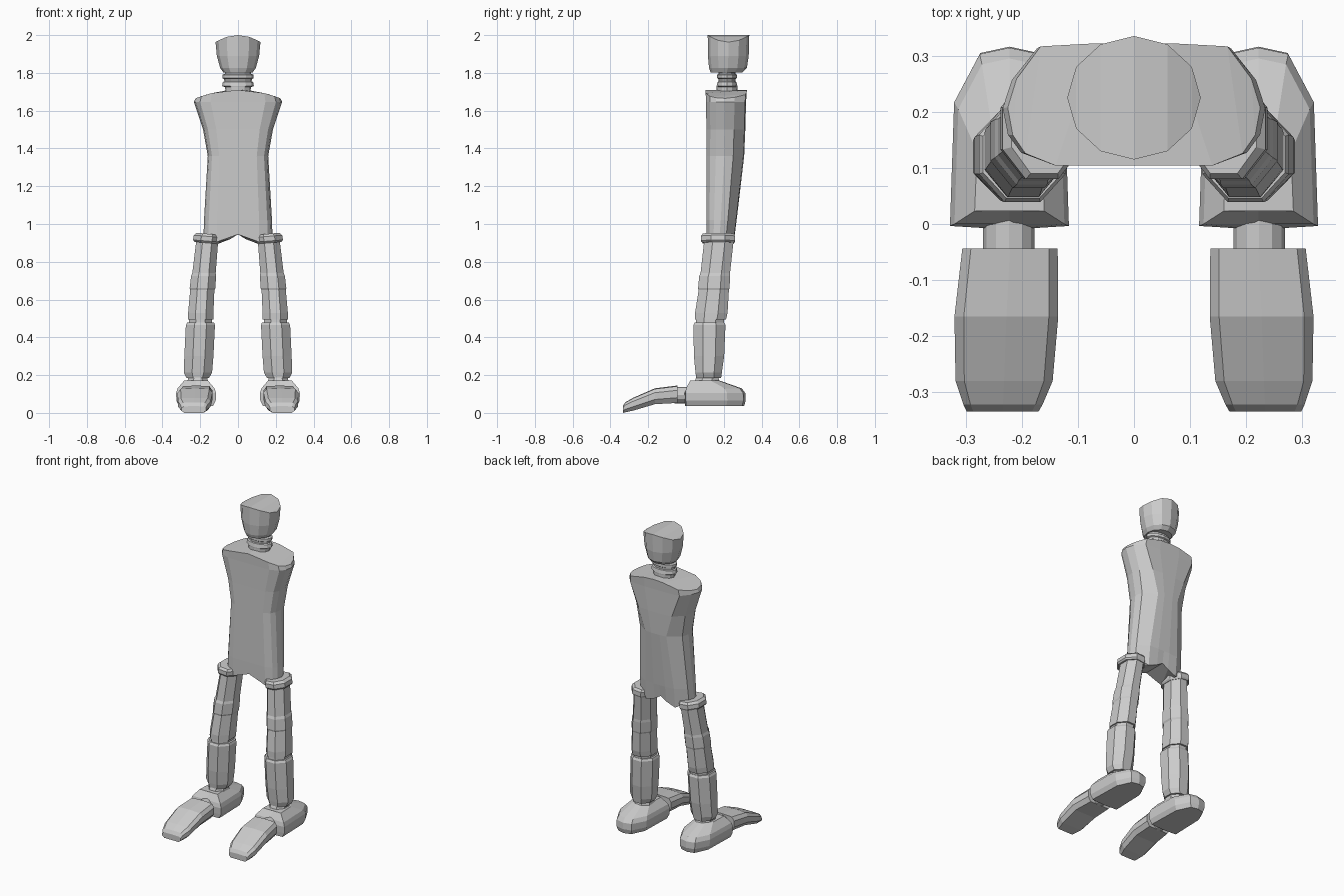
import bpy, bmesh, math

mat = bpy.data.materials.new("plain_grey")
mat.diffuse_color = (0.6, 0.6, 0.6, 1)


def loft(name, rings, mirror=False):
    """Skin a list of even point rings; both ends are closed with strips."""
    bm = bmesh.new()
    rows = [[bm.verts.new(p) for p in ring] for ring in rings]
    n = len(rows[0])
    for a, b in zip(rows, rows[1:]):
        for i in range(n):
            j = (i + 1) % n
            bm.faces.new((a[i], a[j], b[j], b[i]))
    for row in (rows[0], rows[-1]):
        for i in range(n // 2):
            quad = []
            for k in (i, i + 1, n - i - 1, (n - i) % n):
                if row[k] not in quad:
                    quad.append(row[k])
            bm.faces.new(quad)
    bmesh.ops.recalc_face_normals(bm, faces=bm.faces)
    me = bpy.data.meshes.new(name)
    bm.to_mesh(me)
    bm.free()
    me.materials.append(mat)
    ob = bpy.data.objects.new(name, me)
    bpy.context.collection.objects.link(ob)
    if mirror:
        ob.modifiers.new("other_side", 'MIRROR')
    return ob


def oval(n, z, cx, cy, rx, ry, sag=0.0, turn=0.0, tilt=0.0):
    """Horizontal n-sided ring; sag lowers its sides, tilt slopes it along x."""
    pts = []
    for i in range(n):
        a = 2 * math.pi * i / n + turn
        c, s = math.cos(a), math.sin(a)
        pts.append((cx + rx * c, cy + ry * s, z - sag * c * c + tilt * c))
    return pts


# Head: twelve-sided with a top that falls away to the sides
loft("head", [
    oval(12, 1.803, 0, 0.215, 0.078, 0.085),
    oval(12, 1.825, 0, 0.222, 0.094, 0.100),
    oval(12, 1.89, 0, 0.224, 0.112, 0.108),
    oval(12, 2.0, 0, 0.225, 0.119, 0.110, sag=0.037)])

# Neck: stacked collars
loft("neck", [oval(12, z, 0, 0.217, rx, ry) for z, rx, ry in (
    (1.68, 0.066, 0.055), (1.725, 0.068, 0.055), (1.73, 0.084, 0.055),
    (1.752, 0.080, 0.050), (1.756, 0.072, 0.045), (1.768, 0.074, 0.046),
    (1.772, 0.083, 0.052), (1.79, 0.083, 0.052), (1.795, 0.07, 0.045),
    (1.81, 0.07, 0.045))])


# Torso: wide shoulders, narrow waist, notched hem
def torso_ring(w, front, back, panel, height):
    half_back = [(1, -0.05), (0.93, 0.42), (0.74 * panel, 0.95), (0.3 * panel, 1)]
    half_front = [(0.96, -0.5), (0.86, -0.8), (0.62, -1), (0, -1)]
    shape = half_back + [(0, 1)] + [(-u, v) for u, v in reversed(half_back)]
    shape += [(-u, v) for u, v in half_front] + half_front[2::-1]
    mid, dep = (front + back) / 2, (back - front) / 2
    return [(u * w, mid + v * dep, height(abs(u))) for u, v in shape]


def hem(u):
    return 0.945 - 0.11 * u if u < 0.5 else 0.89 + 0.12 * (u - 0.5)


loft("torso", [
    torso_ring(0.182, 0.110, 0.255, 0.75, hem),
    torso_ring(0.180, 0.108, 0.268, 0.75, lambda u: 1.02),
    torso_ring(0.160, 0.108, 0.308, 0.62, lambda u: 1.36),
    torso_ring(0.185, 0.108, 0.314, 0.85, lambda u: 1.50),
    torso_ring(0.234, 0.106, 0.318, 1.0, lambda u: 1.647),
    torso_ring(0.225, 0.104, 0.322, 1.0, lambda u: 1.71 - 0.045 * u * u)])

# Legs: eight-sided sections, each ring (height, centre x, centre y, half x, half y)
K = 1 / math.cos(math.pi / 8)


def leg_part(name, rows, tilt=0.0):
    loft(name, [oval(8, z, cx, cy, rx * K, ry * K, turn=math.pi / 8, tilt=tilt)
                for z, cx, cy, rx, ry in rows], mirror=True)


leg_part("hip_collar", [
    (0.900, 0.167, 0.172, 0.064, 0.083), (0.910, 0.167, 0.170, 0.071, 0.090),
    (0.935, 0.164, 0.170, 0.070, 0.090), (0.948, 0.160, 0.170, 0.058, 0.080)],
    tilt=0.006)
leg_part("thigh", [
    (0.91, 0.163, 0.174, 0.058, 0.078), (0.74, 0.180, 0.155, 0.062, 0.078),
    (0.725, 0.182, 0.152, 0.066, 0.082), (0.66, 0.188, 0.147, 0.068, 0.083),
    (0.65, 0.189, 0.147, 0.064, 0.080), (0.53, 0.197, 0.134, 0.067, 0.086),
    (0.495, 0.198, 0.130, 0.068, 0.082)])
leg_part("knee_joint", [(0.51, 0.198, 0.128, 0.060, 0.074),
                        (0.46, 0.199, 0.125, 0.060, 0.074)])
leg_part("shin", [
    (0.478, 0.198, 0.124, 0.071, 0.078), (0.465, 0.199, 0.124, 0.077, 0.085),
    (0.30, 0.207, 0.122, 0.077, 0.080), (0.215, 0.212, 0.120, 0.075, 0.070),
    (0.185, 0.213, 0.120, 0.060, 0.066)])
leg_part("ankle", [(0.20, 0.213, 0.115, 0.046, 0.056),
                   (0.178, 0.213, 0.112, 0.052, 0.062),
                   (0.16, 0.213, 0.112, 0.056, 0.068)])


# Heel block: straight sides with a rounded back and a sloping top
def heel_ring(z, width, front, back, notch=0.0):
    shape = [(0.0, 1.0), (0.5, 0.965), (0.93, 0.70), (1.0, 0.02)]
    shape = [(u, v) for u, v in shape] + [(0.0, notch)]
    shape += [(-u, v) for u, v in shape[3:0:-1]]
    return [(0.222 + u * width, front + v * (back - front), z) for u, v in shape]


loft("heel", [
    heel_ring(0.037, 0.090, -0.005, 0.308),
    heel_ring(0.065, 0.104, -0.008, 0.316),
    heel_ring(0.105, 0.106, -0.010, 0.314),
    heel_ring(0.130, 0.098, -0.006, 0.295, 0.02),
    heel_ring(0.172, 0.062, 0.020, 0.175, 0.12)], mirror=True)

# Toe joint: short round link lying along y
loft("toe_joint", [[(0.223 + 0.046 * math.cos(2 * math.pi * i / 12), y,
                     0.094 + 0.043 * math.sin(2 * math.pi * i / 12))
                    for i in range(12)] for y in (-0.06, 0.02)], mirror=True)


# Toe: chamfered section that curves down to the ground
def toe_ring(y, low, high, x0, x1):
    cx, w, cz, h = (x0 + x1) / 2, (x1 - x0) / 2, (low + high) / 2, (high - low) / 2
    shape = [(1, 0.45), (0.82, 0.92), (0, 1), (-0.82, 0.92), (-1, 0.45),
             (-1, -0.4), (-0.78, -1), (0, -1), (0.78, -1), (1, -0.4)]
    return [(cx + u * w, y, cz + v * h) for u, v in shape]


loft("toe", [
    toe_ring(-0.044, 0.053, 0.145, 0.136, 0.306),
    toe_ring(-0.165, 0.046, 0.130, 0.135, 0.320),
    toe_ring(-0.280, 0.012, 0.080, 0.145, 0.318),
    toe_ring(-0.322, 0.003, 0.056, 0.163, 0.304),
    toe_ring(-0.334, 0.000, 0.036, 0.170, 0.298)], mirror=True)
